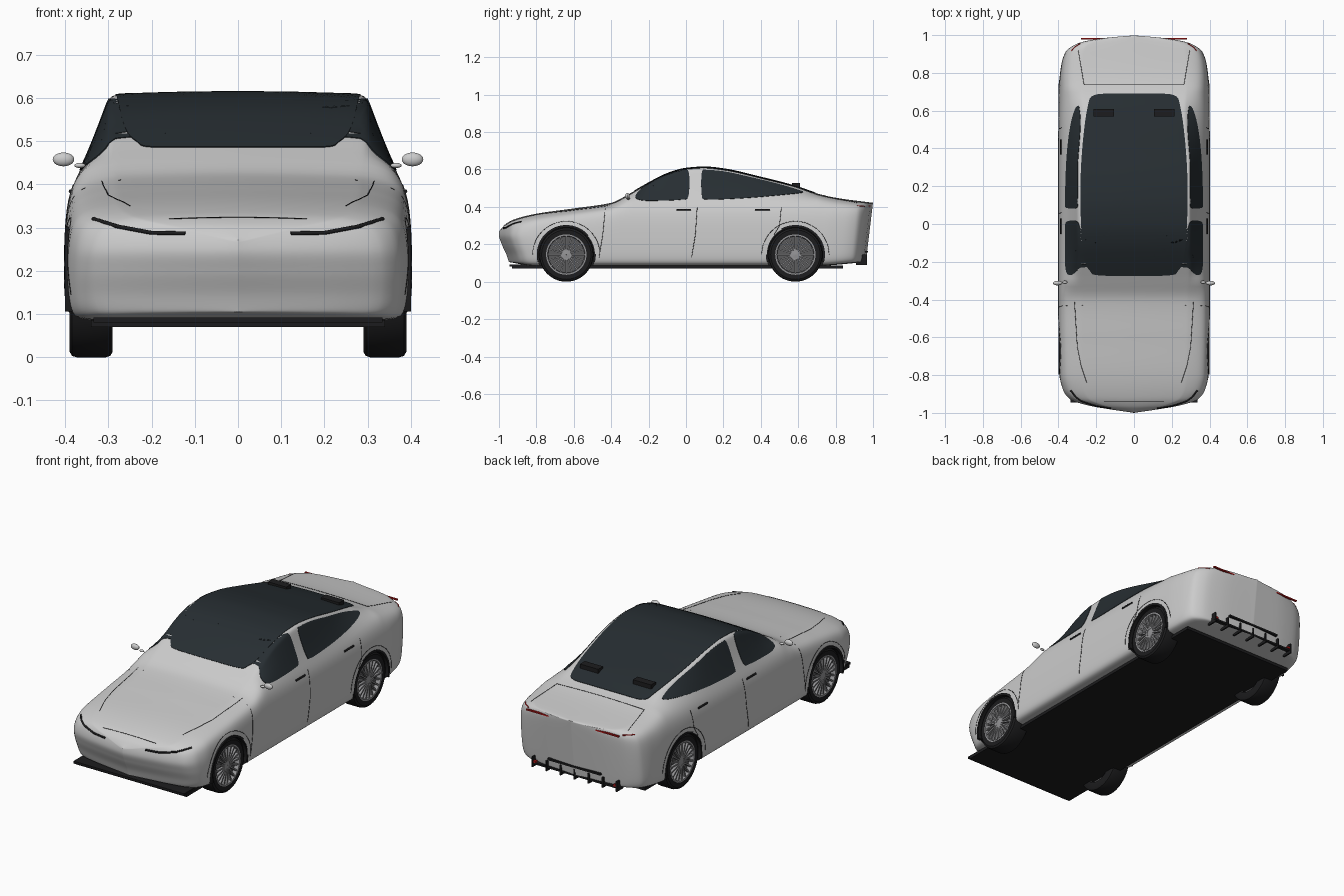
import bpy, bmesh, math
from mathutils import Vector, Matrix
from mathutils.bvhtree import BVHTree

if "Cube" in bpy.data.objects:
    bpy.data.objects.remove(bpy.data.objects["Cube"])

def material(name, *c):
    m = bpy.data.materials.new(name)
    m.diffuse_color = (*c, 1)
    m.use_nodes = True
    m.node_tree.nodes["Principled BSDF"].inputs["Base Color"].default_value = m.diffuse_color
    return m

PAINT = material("paint", .75, .75, .75)
BLACK = material("black_trim", .012, .012, .013)
GLASS = material("dark_glass", .02, .027, .032)
RIM = material("rim_grey", .3, .3, .31)
DARK = material("rim_shadow", .1, .1, .105)
RED = material("red_lamp", .45, .01, .01)

def finish(name, bm, mat, angle=35):
    bmesh.ops.recalc_face_normals(bm, faces=bm.faces)
    me = bpy.data.meshes.new(name)
    bm.to_mesh(me)
    bm.free()
    ob = bpy.data.objects.new(name, me)
    bpy.context.collection.objects.link(ob)
    me.materials.append(mat)
    smooth(ob, angle)
    return ob

def smooth(ob, angle=35):
    bpy.ops.object.select_all(action='DESELECT')
    ob.select_set(True)
    bpy.context.view_layer.objects.active = ob
    bpy.ops.object.shade_smooth_by_angle(angle=math.radians(angle))

def box(name, x, y, z, mat):
    bm = bmesh.new()
    c = [(a + b) / 2 for a, b in (x, y, z)]
    s = [b - a for a, b in (x, y, z)]
    bmesh.ops.create_cube(bm, size=1, matrix=Matrix.Translation(c) @ Matrix.Diagonal((*s, 1)))
    return finish(name, bm, mat)

def curve_at(keys, t):
    # monotone smooth interpolation of (t, value) keys
    d = [(b[1] - a[1]) / (b[0] - a[0]) for a, b in zip(keys, keys[1:])]
    m = [d[0]] + [2 * p * q / (p + q) if p * q > 0 else 0 for p, q in zip(d, d[1:])] + [d[-1]]
    i = max(0, min(len(d) - 1, sum(k[0] <= t for k in keys) - 1))
    h = keys[i + 1][0] - keys[i][0]
    u = (t - keys[i][0]) / h
    return ((2*u**3 - 3*u*u + 1) * keys[i][1] + (u**3 - 2*u*u + u) * h * m[i]
            + (3*u*u - 2*u**3) * keys[i + 1][1] + (u**3 - u*u) * h * m[i + 1])

# Body: cross-sections lofted from nose to tail
WIDTH = [(-1, 0), (-.98, .14), (-.96, .25), (-.93, .34), (-.88, .378), (-.8, .395), (-.4, .402),
         (.5, .402), (.75, .397), (.85, .387), (.92, .367), (.96, .315), (.985, .2), (1, 0)]
TOP = [(-1, .275), (-.97, .31), (-.92, .337), (-.8, .367), (-.6, .395), (-.4, .425), (-.3, .475),
       (-.2, .532), (-.1, .582), (0, .61), (.1, .617), (.2, .607), (.4, .562), (.6, .51),
       (.7, .475), (.8, .452), (1, .425)]
ROOF = [(-1, .7), (-.4, .7), (-.2, .73), (0, .735), (.3, .73), (.6, .67), (.75, .7), (1, .75)]
BOTTOM = [(-1, .105), (-.85, .084), (.7, .084), (1, .105)]
CHIN = [(.08, .06), (.14, .042), (.2, .015), (.25, 0), (.3, .004), (.7, .004)]

def section(t):
    w, zt, wr, zb = (curve_at(k, t) for k in (WIDTH, TOP, ROOF, BOTTOM))
    zs = min(.385, zt - .05)
    edge = (wr * w, zt - .009)
    p = [(0, zb), (.87 * w, zb), (.98 * w, zb + .008), (w, zb + .06), (w, (zb + .06 + zs) / 2),
         (.98 * w, zs), (.88 * w, min(.45, zt - .022)), edge, edge, (0, zt)]
    p = [(-p[1][0], p[1][1])] + p + [(-edge[0], edge[1])]
    out = []
    n = 6
    for i in range(len(p) - 3):
        for k in range(n + (i == len(p) - 4)):
            u = k / n
            b = ((1-u)**3, 3*u**3 - 6*u*u + 4, -3*u**3 + 3*u*u + 3*u + 1, u**3)
            x, z = (sum(b[j] * p[i + j][a] for j in range(4)) / 6 for a in (0, 1))
            y = t + curve_at(CHIN, z) * max(0, -.5 - t) * 2 - max(0, .425 - z) * .12 * max(0, t - .5) * 2
            out.append((x, y, z))
    return out + [(-x, y, z) for x, y, z in out[-2:0:-1]]

bm = bmesh.new()
N = 130
rows = [[bm.verts.new(v) for v in section(math.sin(math.pi * (i / N - .5)))] for i in range(N + 1)]
for a, b in zip(rows, rows[1:]):
    for i in range(len(a)):
        j = (i + 1) % len(a)
        bm.faces.new((a[i], a[j], b[j], b[i]))
bmesh.ops.remove_doubles(bm, verts=bm.verts, dist=.00005)
bmesh.ops.recalc_face_normals(bm, faces=bm.faces)
skin = BVHTree.FromBMesh(bm)
body = finish("body_shell", bm, PAINT, 40)

def project(a, b, view, s=1, off=.002):
    # drop a 2D point onto the body from the side, top, front
    if view == 'side':
        o, d = Vector((s * 2, a, b)), Vector((-s, 0, 0))
    elif view == 'top':
        o, d = Vector((s * a, b, 2)), Vector((0, 0, -1))
    else:
        o, d = Vector((s * a, -2, b)), Vector((0, 1, 0))
    loc, nor = skin.ray_cast(o, d)[:2]
    if loc is None:
        loc, nor = skin.find_nearest(o + d * 1.65)[:2]
    return loc + nor * off

def catmull(pts, n=5):
    out = []
    for i in range(len(pts)):
        a, b, c, d = (Vector(pts[(i + k) % len(pts)]) for k in (-1, 0, 1, 2))
        for k in range(n):
            u = k / n
            out.append(b + (c - a) * u / 2 + (a - b * 2.5 + c * 2 - d / 2) * u * u + (b * 1.5 - a / 2 - c * 1.5 + d / 2) * u**3)
    return out

def panel(name, outline, view, s=1, rings=16):
    pts = catmull(outline)
    c = sum(pts, Vector((0, 0))) / len(pts)
    bm = bmesh.new()
    loops = []
    for k, off in [(1, -.004)] + [(1 - i / rings, .0025) for i in range(rings)]:
        loops.append([bm.verts.new(project(*(c + (p - c) * k), view, s, off)) for p in pts])
    for a, b in zip(loops, loops[1:]):
        for i in range(len(a)):
            bm.faces.new((a[i - 1], a[i], b[i], b[i - 1]))
    bm.faces.new(loops[-1])
    return finish(name, bm, GLASS, 50)

def strip(name, pts, view, r=.0012, mat=BLACK, s=1, off=.0003):
    fine = []
    for a, b in zip(pts, pts[1:]):
        n = max(2, int(math.dist(a, b) / .02))
        fine += [Vector(a).lerp(Vector(b), k / n) for k in range(n)]
    fine.append(Vector(pts[-1]))
    cu = bpy.data.curves.new(name, 'CURVE')
    cu.dimensions = '3D'
    cu.bevel_depth, cu.bevel_resolution, cu.use_fill_caps = r, 1, True
    sp = cu.splines.new('POLY')
    sp.points.add(len(fine) - 1)
    for q, p in zip(sp.points, fine):
        q.co = (*project(*p, view, s, off), 1)
    cu.materials.append(mat)
    bpy.context.collection.objects.link(bpy.data.objects.new(name, cu))

# Glass roof with windscreen, side windows
half = [(.17, -.272), (.235, -.245), (.265, -.17), (.28, 0), (.282, .25), (.268, .46), (.245, .62), (.215, .68), (.1, .69)]
panel("glass_roof", half + [(-x, y) for x, y in half[::-1]], 'top')
FRONT_WIN = [(-.27, .45), (-.25, .485), (-.19, .538), (-.1, .58), (-.01, .597), (.014, .585), (.018, .52), (.01, .45), (-.03, .438), (-.14, .433), (-.23, .434)]
REAR_WIN = [(.085, .46), (.085, .585), (.12, .596), (.22, .586), (.35, .557), (.5, .52), (.6, .49), (.625, .478), (.58, .47), (.4, .453), (.25, .443), (.11, .44)]
for s in (1, -1):
    panel("front_side_window", FRONT_WIN, 'side', s)
    panel("rear_side_window", REAR_WIN, 'side', s)

# Panel gaps, headlamps, handles, mirrors
for s in (1, -1):
    strip("front_door_gap", [(-.43, .41), (-.445, .25), (-.465, .13)], 'side', s=s)
    strip("middle_door_gap", [(.06, .4), (.05, .25), (.03, .13)], 'side', s=s)
    strip("rear_door_gap", [(.51, .4), (.5, .3), (.47, .25)], 'side', s=s)
    strip("bonnet_gap", [(.315, -.41), (.3, -.65), (.28, -.75), (.25, -.84)], 'top', s=s)
    strip("boot_gap", [(0, .74), (.265, .74), (.295, .92)], 'top', s=s)
    strip("headlamp", [(.122, .287), (.2, .288), (.28, .303), (.335, .32)], 'front', .005, s=s)
    strip("tail_lamp_corner", [(.915, .405), (.955, .403)], 'side', .003, RED, s)
    for y in (-.012, .408):
        strip("door_handle", [(y - .04, .384), (y + .04, .384)], 'side', .005, s=s, off=.001)
    for name, c, d in (("mirror_head", (.404, -.313, .458), (.025, .012, .016)),
                       ("mirror_stalk", (.366, -.308, .444), (.013, .008, .006))):
        bm = bmesh.new()
        bmesh.ops.create_uvsphere(bm, u_segments=16, v_segments=10, radius=1,
                                  matrix=Matrix.Translation((s * c[0], *c[1:])) @ Matrix.Diagonal((*d, 1)))
        finish(name, bm, PAINT)
    box("rear_window_vent", sorted((s * .105, s * .215)), (.568, .61), (.505, .528), BLACK)
strip("bonnet_front_gap", [(-.16, -.94), (.16, -.94)], 'top')

# Floor, splitter, diffuser, rear light bar
box("floor_plate", (-.34, .34), (-.93, .84), (.07, .086), BLACK)
box("front_splitter", (-.335, .335), (-.945, -.85), (.08, .092), BLACK)
box("tail_lamp_bar", (-.28, .28), (.976, .986), (.401, .408), RED)
box("diffuser_bar", (-.26, .26), (.94, .962), (.105, .115), BLACK)
box("diffuser_upper_bar", (-.16, .16), (.95, .972), (.155, .165), BLACK)
for i in range(7):
    x = -.255 + .085 * i
    box("diffuser_fin", (x - .004, x + .004), (.91, .968), (.09, .145), BLACK)
for s in (1, -1):
    box("rear_reflector", sorted((s * .235, s * .25)), (.95, .966), (.115, .125), RED)

# Wheels and arches
def lathe(name, prof, cx, cy, s, mat, a0=0, a1=2 * math.pi, n=48):
    bm = bmesh.new()
    full = a1 - a0 > 6.28
    rows = []
    for i in range(n + (not full)):
        a = a0 + (a1 - a0) * i / n
        rows.append([bm.verts.new((s * (cx + x), cy + r * math.cos(a), .145 + r * math.sin(a))) for r, x in prof])
    for i in range(n):
        a, b = rows[i], rows[(i + 1) % len(rows)]
        for j in range(len(prof)):
            bm.faces.new((a[j - 1], a[j], b[j], b[j - 1]))
    if not full:
        bm.faces.new(rows[0])
        bm.faces.new(rows[-1])
    return finish(name, bm, mat)

TYRE = [(.1, -.05), (.132, -.05), (.142, -.044), (.145, -.034), (.145, .034), (.142, .044), (.132, .05), (.108, .048), (.1, .04)]
for y in (-.64, .585):
    for s in (1, -1):
        lathe("tyre", TYRE, .34, y, s, BLACK)
        lathe("rim_ring", [(.097, -.045), (.108, -.045), (.108, .049), (.1, .049), (.097, .04)], .34, y, s, RIM)
        lathe("rim_disc", [(.002, -.03), (.1, -.03), (.1, .025), (.002, .025)], .34, y, s, DARK)
        lathe("hub_cap", [(.001, .02), (.024, .02), (.022, .044), (.001, .046)], .34, y, s, RIM, n=24)
        lathe("arch_trim", [(.146, .37), (.158, .37), (.158, .4), (.146, .4)], 0, y, s, BLACK, -.25, math.pi + .25)
        arc = [(y + .18 * math.cos(a), .145 + .178 * math.sin(a)) for a in (math.pi * k / 24 for k in range(25))]
        strip("arch_crease", arc, 'side', s=s)
        bm = bmesh.new()
        for k in range(20):
            m = (Matrix.Translation((s * .379, y, .145)) @ Matrix.Rotation(k * math.pi / 10, 4, 'X')
                 @ Matrix.Translation((0, 0, .06)) @ Matrix.Diagonal((.014, .0075, .08, 1)))
            bmesh.ops.create_cube(bm, size=1, matrix=m)
        finish("wheel_spokes", bm, RIM)
        cutter = lathe("arch_cutter", [(.0005, .27), (.153, .27), (.153, .5), (.0005, .5)], 0, y, s, BLACK)
        bm = bmesh.new()
        bm.from_mesh(cutter.data)
        bm.clear()
        bmesh.ops.create_cone(bm, cap_ends=True, segments=56, radius1=.153, radius2=.153, depth=.23,
                              matrix=Matrix.Translation((s * .385, y, .145)) @ Matrix.Rotation(math.pi / 2, 4, 'Y'))
        bm.to_mesh(cutter.data)
        bm.free()
        mod = body.modifiers.new("arch", 'BOOLEAN')
        mod.operation, mod.solver, mod.object = 'DIFFERENCE', 'EXACT', cutter
        mod.material_mode = 'TRANSFER'
        bpy.context.view_layer.objects.active = body
        bpy.ops.object.modifier_apply(modifier=mod.name)
        bpy.data.objects.remove(cutter)
smooth(body, 40)
